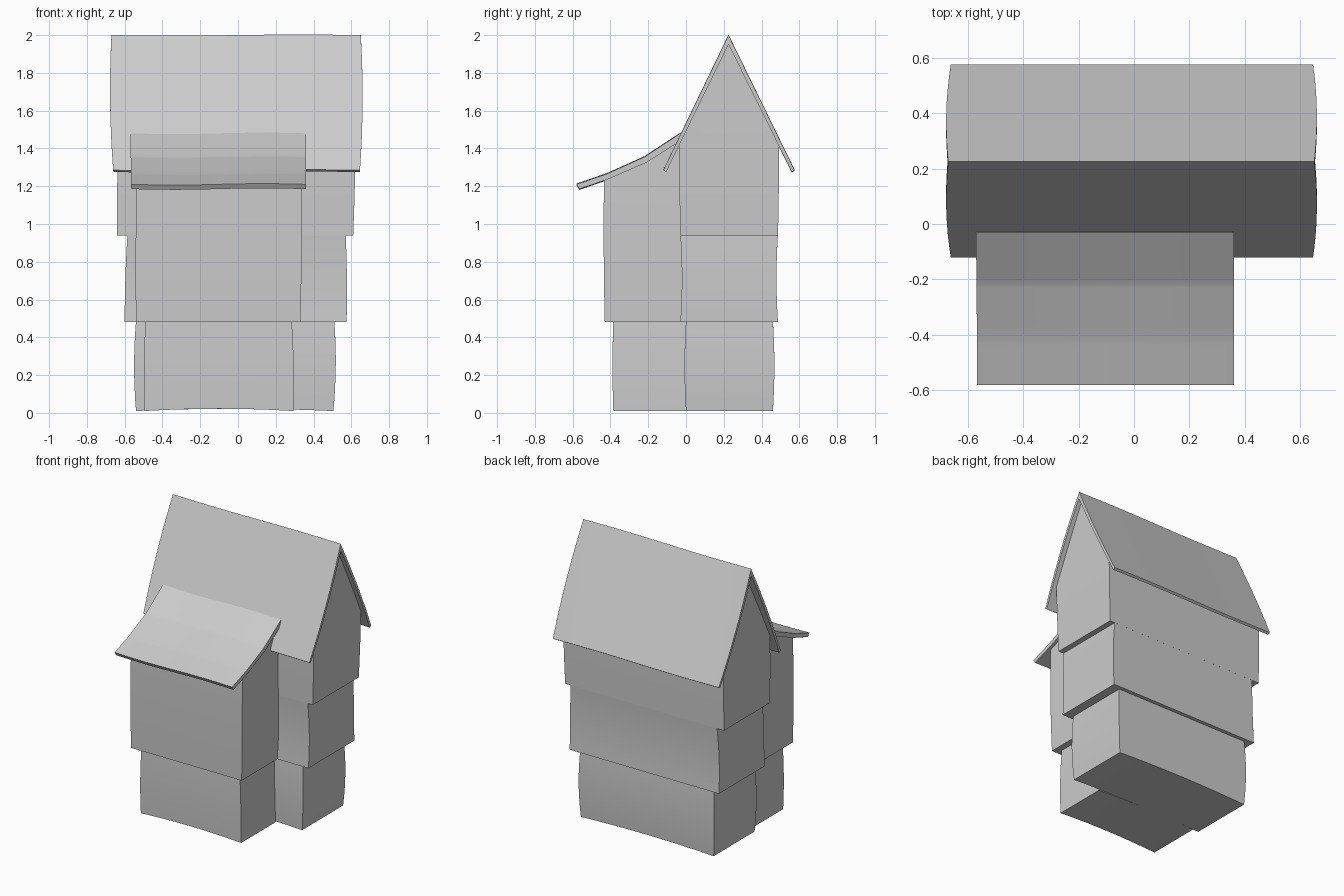
import bpy, bmesh, math
from mathutils import Vector

if "Cube" in bpy.data.objects:
    bpy.data.objects.remove(bpy.data.objects["Cube"])


def prism(name, profile, x_low, x_high, bulge=(0, 0), ripple=0.0, sag=0.0, cuts=8):
    """Extrude a (y, z) profile along x, slice it finely, then bend it a little.
    x_low / x_high: x range at the bottom / top of the part.
    bulge: outward bow of the x sides and y sides; ripple: bow of the lower edge;
    sag: gentle wave along x applied to the whole part."""
    bm = bmesh.new()
    face = bm.faces.new([bm.verts.new((-1, y, z)) for y, z in profile])
    ext = bmesh.ops.extrude_face_region(bm, geom=[face])
    bmesh.ops.translate(bm, vec=(2, 0, 0),
                        verts=[v for v in ext["geom"] if isinstance(v, bmesh.types.BMVert)])
    lo = Vector([min(v.co[a] for v in bm.verts) for a in range(3)])
    hi = Vector([max(v.co[a] for v in bm.verts) for a in range(3)])
    for axis in range(3):
        normal = Vector([float(axis == a) for a in range(3)])
        for i in range(1, cuts):
            bmesh.ops.bisect_plane(bm, geom=bm.verts[:] + bm.edges[:] + bm.faces[:],
                                   plane_co=lo + (hi - lo) * (i / cuts),
                                   plane_no=normal, dist=1e-5)
    cy = (lo.y + hi.y) / 2
    for v in bm.verts:
        s = v.co.x
        t = (v.co.z - lo.z) / (hi.z - lo.z)
        u = (v.co.y - cy) / (hi.y - cy)
        bow = 4 * t * (1 - t)
        x0 = x_low[0] + (x_high[0] - x_low[0]) * t
        x1 = x_low[1] + (x_high[1] - x_low[1]) * t
        v.co.x = x0 + (x1 - x0) * (s + 1) / 2 + s * bulge[0] * bow
        v.co.y += u * bulge[1] * bow
        v.co.z += ripple * (1 - s * s) * (1 - t) + sag * math.sin(s * math.pi)
    bmesh.ops.recalc_face_normals(bm, faces=bm.faces[:])
    mesh = bpy.data.meshes.new(name)
    bm.to_mesh(mesh)
    bm.free()
    ob = bpy.data.objects.new(name, mesh)
    bpy.context.collection.objects.link(ob)
    bpy.context.view_layer.objects.active = ob
    for o in bpy.context.selected_objects:
        o.select_set(False)
    ob.select_set(True)
    bpy.ops.object.shade_smooth_by_angle(angle=math.radians(30))
    return ob


def box(y0, y1, z0, z1):
    return [(y0, z0), (y1, z0), (y1, z1), (y0, z1)]


# ground floor: main block and front wing
prism("main_ground_floor", box(0.0, 0.46, 0.01, 0.485),
      (-0.54, 0.505), (-0.54, 0.51), bulge=(0.01, 0.008), ripple=0.012)
prism("wing_ground_floor", box(-0.385, 0.0, 0.01, 0.485),
      (-0.495, 0.295), (-0.49, 0.285), bulge=(0.005, 0.004), ripple=0.012)

# overhanging middle floor
prism("main_middle_floor", box(-0.03, 0.487, 0.48, 0.945),
      (-0.60, 0.575), (-0.585, 0.57), bulge=(0.004, -0.008))

# upper floor with gable ends
prism("main_gable_floor",
      [(-0.03, 0.94), (0.487, 0.94), (0.487, 1.42), (0.225, 1.955), (-0.03, 1.42)],
      (-0.64, 0.61), (-0.62, 0.625), bulge=(0.006, 0.006))

# front wing upper floor with a slanted top
prism("wing_upper_floor",
      [(-0.43, 0.48), (-0.025, 0.48), (-0.025, 1.46), (-0.24, 1.325), (-0.43, 1.235)],
      (-0.54, 0.33), (-0.53, 0.335), bulge=(0.006, 0.006))

# steep main roof, a thin folded slab
prism("main_roof",
      [(-0.12, 1.285), (0.225, 2.0), (0.575, 1.285), (0.56, 1.275),
       (0.225, 1.95), (-0.105, 1.275)],
      (-0.66, 0.645), (-0.67, 0.65), bulge=(0.012, 0), sag=0.003)

# lean-to wing roof, curving up to meet the main roof
top = [(-0.58, 1.21), (-0.42, 1.265), (-0.22, 1.355), (-0.03, 1.48)]
under = [(-0.02, 1.445), (-0.21, 1.325), (-0.41, 1.238), (-0.565, 1.185)]
prism("wing_roof", top + under, (-0.565, 0.36), (-0.57, 0.36), sag=0.004)
